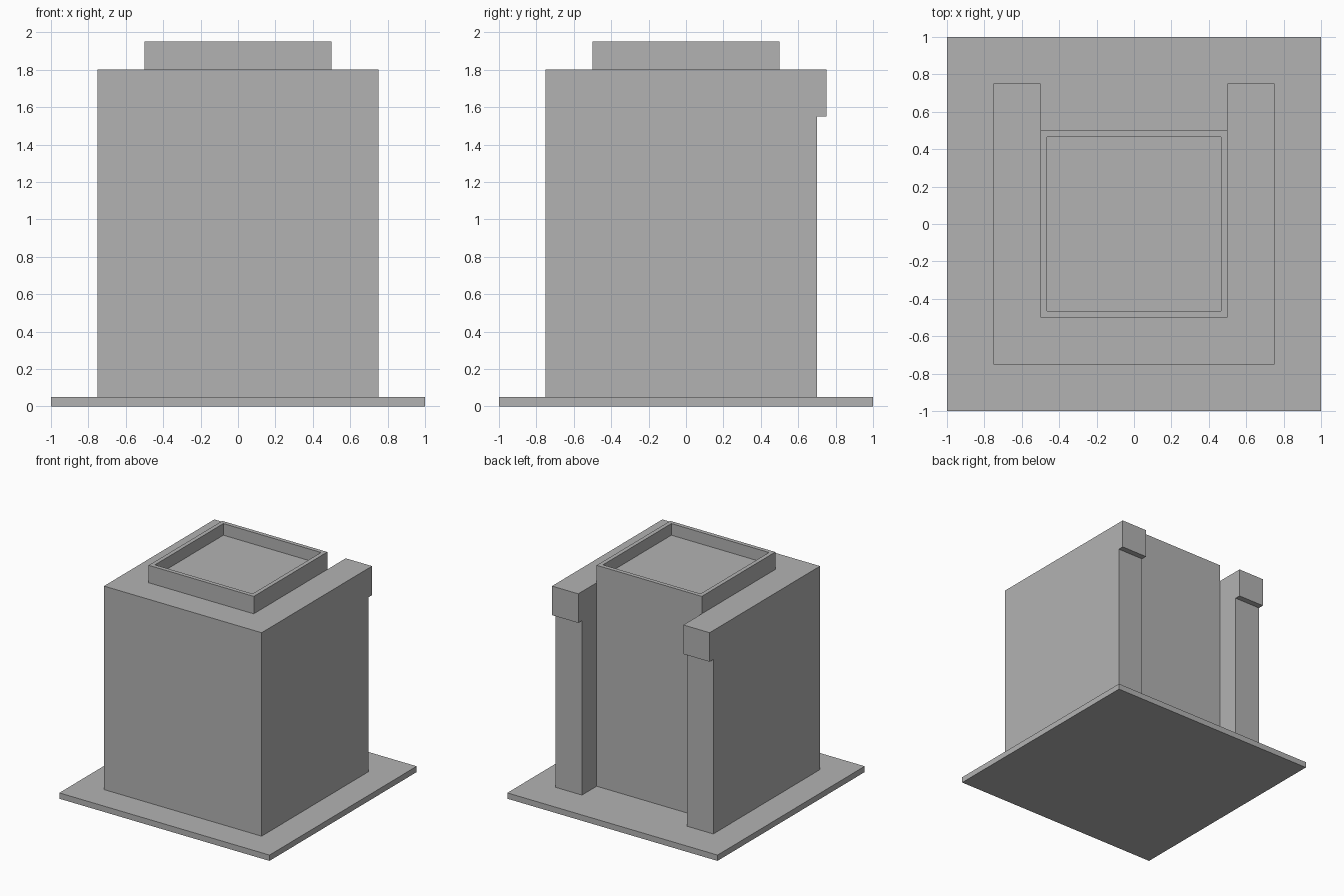
import bpy
import bmesh
from mathutils import Vector

cube = bpy.data.objects.get("Cube")
if cube:
    bpy.data.objects.remove(cube, do_unlink=True)

grey = bpy.data.materials.new("plain_grey")
grey.use_nodes = True
colour = (0.45, 0.45, 0.45, 1)
grey.diffuse_color = colour
grey.node_tree.nodes["Principled BSDF"].inputs["Base Color"].default_value = colour


def finish(name, bm):
    """Merge flat neighbours, fix normals and link the part."""
    bmesh.ops.recalc_face_normals(bm, faces=bm.faces)
    bmesh.ops.dissolve_limit(bm, angle_limit=0.01, verts=bm.verts, edges=bm.edges)
    mesh = bpy.data.meshes.new(name)
    bm.to_mesh(mesh)
    bm.free()
    mesh.materials.append(grey)
    obj = bpy.data.objects.new(name, mesh)
    bpy.context.collection.objects.link(obj)
    return obj


def prism(outline, levels):
    """Raise a flat outline through a list of heights."""
    bm = bmesh.new()
    top = bm.faces.new([bm.verts.new((x, y, levels[0])) for x, y in outline])
    for low, high in zip(levels, levels[1:]):
        result = bmesh.ops.extrude_face_region(bm, geom=[top])["geom"]
        if top.is_valid and low != levels[0]:
            bm.faces.remove(top)
        verts = [g for g in result if isinstance(g, bmesh.types.BMVert)]
        bmesh.ops.translate(bm, verts=verts, vec=(0, 0, high - low))
        top = next(g for g in result if isinstance(g, bmesh.types.BMFace))
    bmesh.ops.recalc_face_normals(bm, faces=bm.faces)
    return bm, top


def square(half):
    return [(-half, -half), (half, -half), (half, half), (-half, half)]


# Ground slab
slab, _ = prism(square(1), [0, 0.05])
finish("base_slab", slab)

# Body: U-shaped plan with a recessed channel at the back
half_plan = [(0.75, -0.75), (0.75, 0.70), (0.5, 0.70), (0.5, 0.5)]
plan = half_plan + [(-x, y) for x, y in reversed(half_plan)]
body, _ = prism(plan, [0.05, 1.55, 1.8])

# Overhanging blocks at the top of both back piers
body.normal_update()
tips = [f for f in body.faces
        if f.normal.y > 0.9 and f.calc_center_median().y > 0.65
        and f.calc_center_median().z > 1.55]
for face in bmesh.ops.extrude_discrete_faces(body, faces=tips)["faces"]:
    bmesh.ops.translate(body, verts=face.verts, vec=Vector((0, 0.05, 0)))
bmesh.ops.remove_doubles(body, verts=body.verts, dist=0.0001)
finish("main_body", body)

# Raised square rim with a sunken floor
rim, floor = prism(square(0.5), [1.8, 1.95])
bmesh.ops.inset_region(rim, faces=[floor], thickness=0.05)
sunk = bmesh.ops.extrude_discrete_faces(rim, faces=[floor])["faces"][0]
bmesh.ops.translate(rim, verts=sunk.verts, vec=(0, 0, -0.10))
finish("roof_rim", rim)
